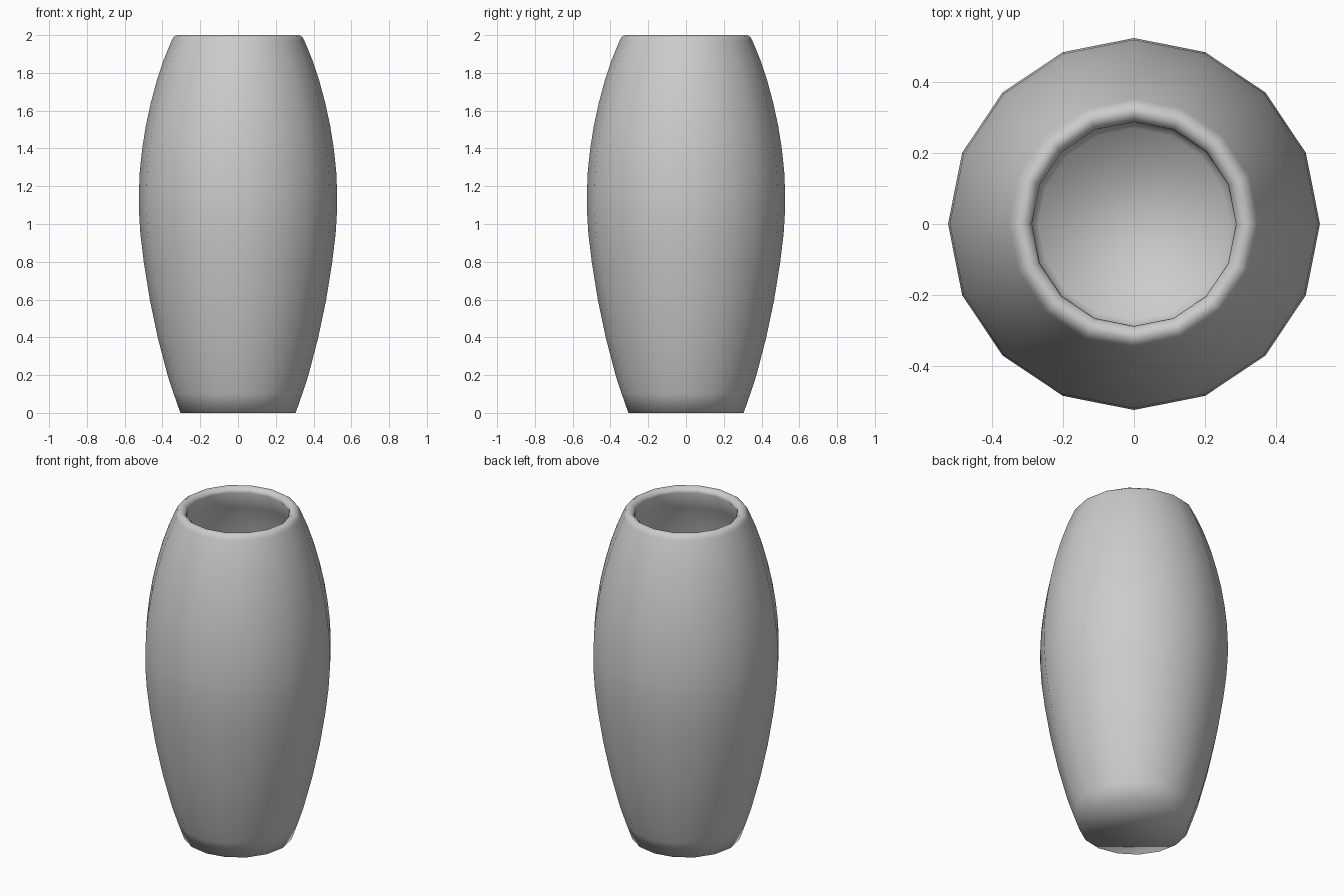
import bpy, bmesh, math

if "Cube" in bpy.data.objects:
    bpy.data.objects.remove(bpy.data.objects["Cube"])

SIDES = 16
WALL = 0.05

# Outer profile (radius, height) from foot to just below the rim
outer = [(0.305, 0), (0.34, 0.1), (0.373, 0.2), (0.425, 0.4), (0.467, 0.6),
         (0.499, 0.8), (0.517, 0.95), (0.525, 1.08), (0.525, 1.16), (0.52, 1.28),
         (0.507, 1.4), (0.488, 1.52), (0.462, 1.64), (0.43, 1.76),
         (0.393, 1.87), (0.352, 1.97)]

# Rounded rim, then the inner wall as an inward offset
rim = [(0.343, 1.988), (0.325, 2.0), (0.308, 1.998), (0.293, 1.985), (0.288, 1.97)]
inner = []
for i in range(len(outer) - 2, 0, -1):
    (r0, z0), (r1, z1) = outer[i - 1], outer[i + 1]
    d = math.hypot(r1 - r0, z1 - z0)
    r, z = outer[i]
    inner.append((r - WALL * (z1 - z0) / d, z + WALL * (r1 - r0) / d))
inner.append((0.27, WALL))

# Lathe the profile, closing the outer foot and the inner floor
bm = bmesh.new()
rings = []
for r, z in outer + rim + inner:
    rings.append([bm.verts.new((r * math.cos(2 * math.pi * k / SIDES),
                                r * math.sin(2 * math.pi * k / SIDES), z))
                  for k in range(SIDES)])
for a, b in zip(rings, rings[1:]):
    for k in range(SIDES):
        n = (k + 1) % SIDES
        bm.faces.new((a[k], a[n], b[n], b[k]))
bm.faces.new(rings[0][::-1])
bm.faces.new(rings[-1])
bmesh.ops.recalc_face_normals(bm, faces=bm.faces)
for f in bm.faces:
    f.smooth = True

mesh = bpy.data.meshes.new("vase")
bm.to_mesh(mesh)
bm.free()
vase = bpy.data.objects.new("vase", mesh)
bpy.context.collection.objects.link(vase)
